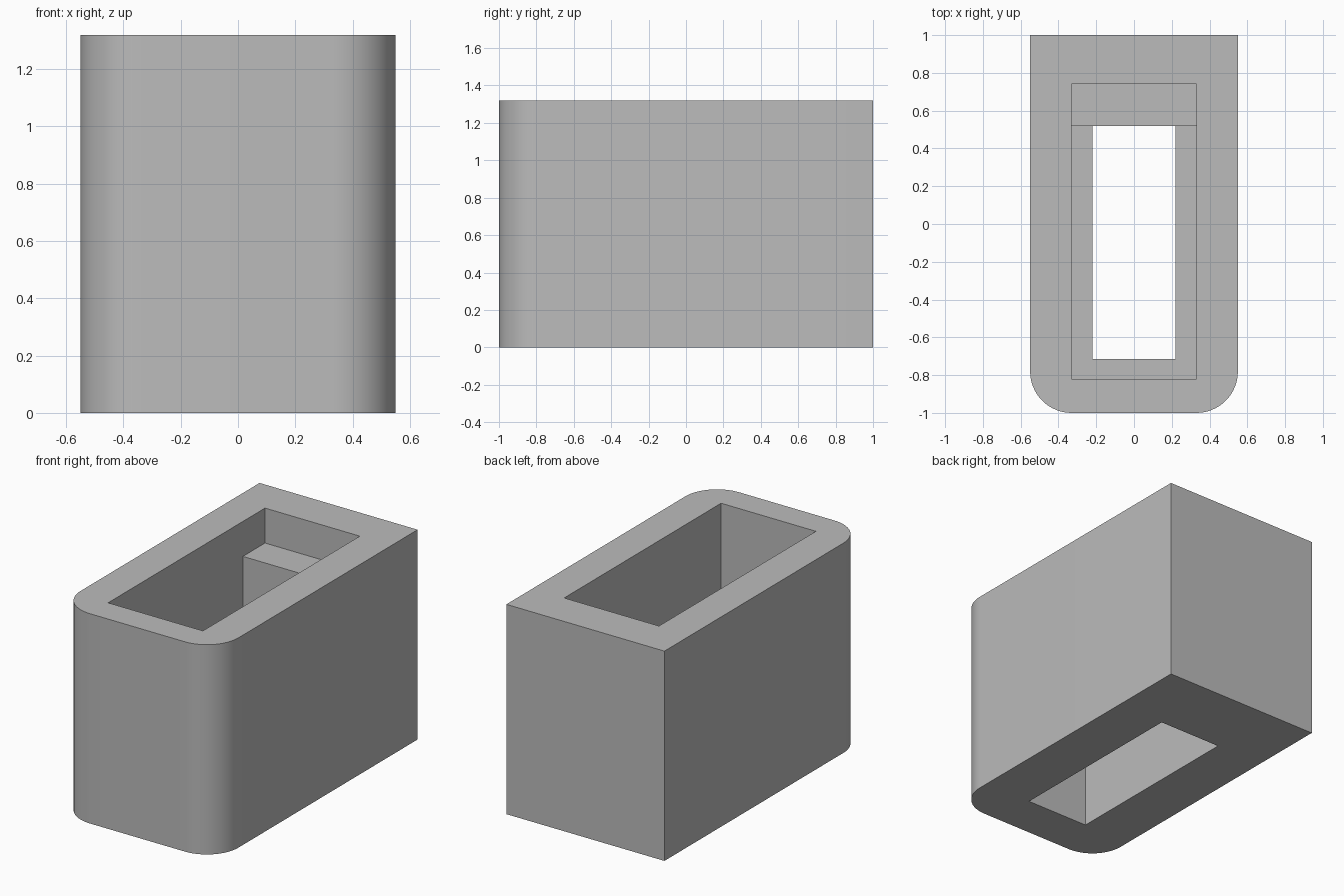
import bpy
import bmesh
from mathutils import Vector

if "Cube" in bpy.data.objects:
    bpy.data.objects.remove(bpy.data.objects["Cube"], do_unlink=True)

HEIGHT = 1.32
HALF_WIDTH = 0.55
RADIUS = 0.22

grey = bpy.data.materials.new("plain grey")
grey.use_nodes = True
colour = (0.5, 0.5, 0.5, 1)
grey.diffuse_color = colour
grey.node_tree.nodes["Principled BSDF"].inputs["Base Color"].default_value = colour


def box(name, half_x, y0, y1, z0, z1, front_radius=0):
    """Box centred on x, optionally with rounded vertical front edges."""
    bm = bmesh.new()
    bmesh.ops.create_cube(bm, size=1)
    for v in bm.verts:
        v.co = Vector((v.co.x * 2 * half_x,
                       y1 if v.co.y > 0 else y0,
                       z1 if v.co.z > 0 else z0))
    if front_radius:
        edges = [e for e in bm.edges
                 if all(abs(v.co.y - y0) < 1e-5 for v in e.verts)
                 and abs(e.verts[0].co.z - e.verts[1].co.z) > 0.1]
        bmesh.ops.bevel(bm, geom=edges, offset=front_radius, segments=16,
                        profile=0.5, affect='EDGES')
    mesh = bpy.data.meshes.new(name)
    bm.to_mesh(mesh)
    bm.free()
    mesh.materials.append(grey)
    obj = bpy.data.objects.new(name, mesh)
    bpy.context.collection.objects.link(obj)
    return obj


# Outer block with rounded front corners
housing = box("housing", HALF_WIDTH, -1, 1, 0, HEIGHT, RADIUS)

# Top opening down to the rear ledge, deeper pocket, and slot through the floor
cutters = [
    box("opening_cutter", 0.33, -0.82, 0.74, 1.10, HEIGHT + 0.2),
    box("pocket_cutter", 0.33, -0.82, 0.52, 0.55, HEIGHT + 0.1),
    box("slot_cutter", 0.22, -0.715, 0.52, -0.1, 0.7),
]
bpy.context.view_layer.objects.active = housing
for cutter in cutters:
    cutter.hide_render = True
    mod = housing.modifiers.new(cutter.name, 'BOOLEAN')
    mod.operation = 'DIFFERENCE'
    mod.solver = 'EXACT'
    mod.object = cutter
    bpy.ops.object.modifier_apply(modifier=mod.name)
    bpy.data.objects.remove(cutter, do_unlink=True)

# Smooth the rounded corners, keep the rest crisp
bpy.ops.object.select_all(action='DESELECT')
housing.select_set(True)
bpy.ops.object.shade_smooth_by_angle(angle=0.5)
